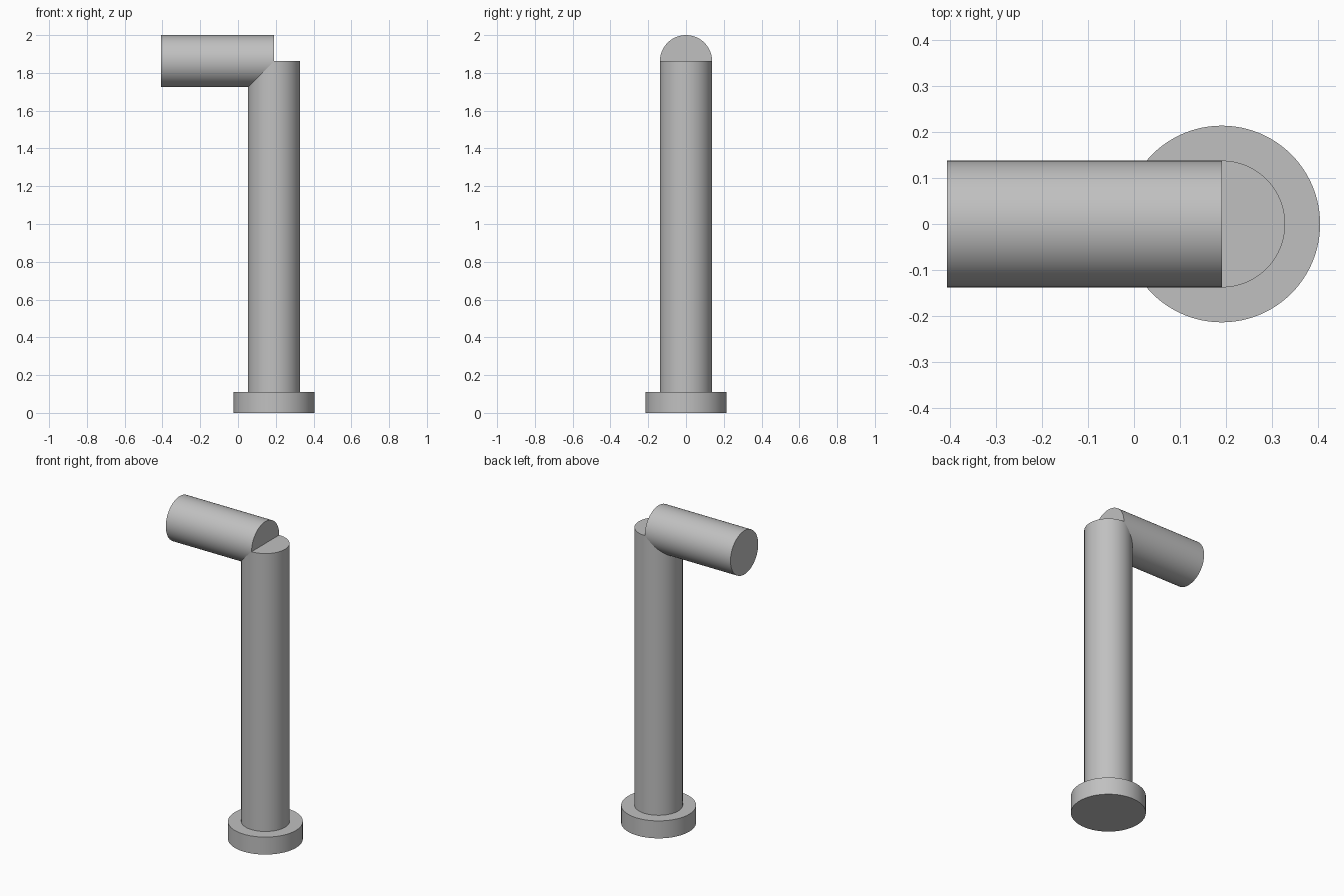
import bpy
import math

cube = bpy.data.objects.get("Cube")
if cube:
    bpy.data.objects.remove(cube, do_unlink=True)

# Single plain grey
GREY = (0.53, 0.53, 0.53, 1.0)
grey = bpy.data.materials.new("plain grey")
grey.use_nodes = True
grey.diffuse_color = GREY
grey.node_tree.nodes["Principled BSDF"].inputs["Base Color"].default_value = GREY

AXIS_X = 0.191      # post centre line
PIPE_R = 0.138
TOP_Z = 1.862       # post top and arm centre line
BASE_R, BASE_H = 0.214, 0.11
ARM_END = -0.407


def cylinder(name, radius, length, centre, rotation=(0, 0, 0)):
    bpy.ops.mesh.primitive_cylinder_add(
        vertices=96, radius=radius, depth=length, location=centre, rotation=rotation)
    obj = bpy.context.object
    obj.name = obj.data.name = name
    obj.data.materials.append(grey)
    bpy.ops.object.shade_smooth_by_angle(angle=math.radians(30))
    return obj


# Round foot
cylinder("base_disc", BASE_R, BASE_H, (AXIS_X, 0, BASE_H / 2))

# Upright, standing on the foot
cylinder("post", PIPE_R, TOP_Z - BASE_H, (AXIS_X, 0, (TOP_Z + BASE_H) / 2))

# Horizontal arm, ending on the post's centre line
cylinder("arm", PIPE_R, AXIS_X - ARM_END, ((AXIS_X + ARM_END) / 2, 0, TOP_Z),
         (0, math.pi / 2, 0))
